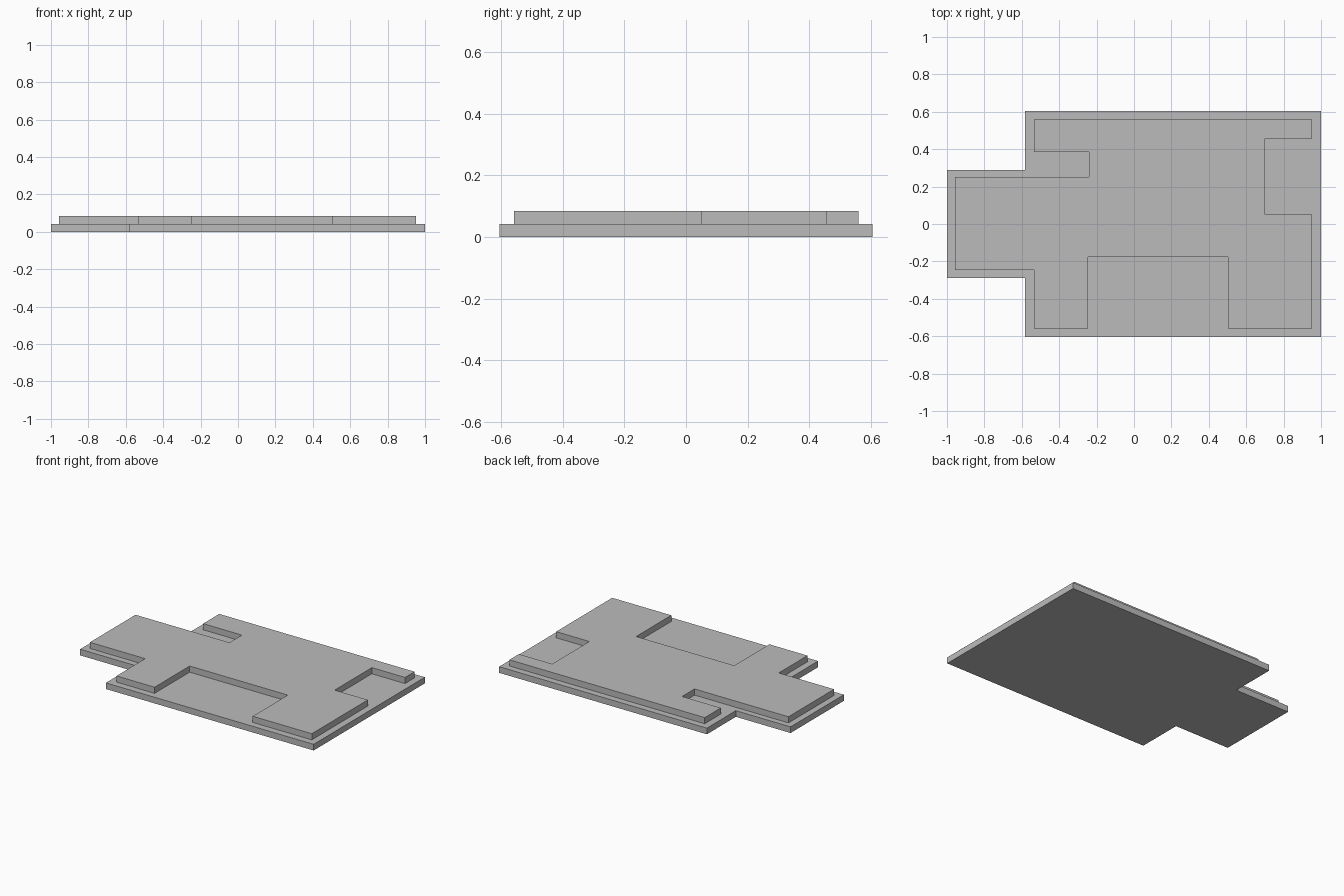
import bpy
import bmesh

cube = bpy.data.objects.get("Cube")
if cube:
    bpy.data.objects.remove(cube, do_unlink=True)

grey = bpy.data.materials.new("plain grey")
grey.use_nodes = True
grey.diffuse_color = (0.5, 0.5, 0.5, 1)
grey.node_tree.nodes["Principled BSDF"].inputs["Base Color"].default_value = grey.diffuse_color


def slab(name, outline, bottom, height):
    """Extrude a counter-clockwise outline straight up into a flat slab."""
    bm = bmesh.new()
    face = bm.faces.new([bm.verts.new((x, y, bottom)) for x, y in outline])
    top = bmesh.ops.extrude_face_region(bm, geom=[face], use_keep_orig=True)
    raised = [v for v in top["geom"] if isinstance(v, bmesh.types.BMVert)]
    bmesh.ops.translate(bm, verts=raised, vec=(0, 0, height))
    bmesh.ops.recalc_face_normals(bm, faces=bm.faces)
    mesh = bpy.data.meshes.new(name)
    bm.to_mesh(mesh)
    bm.free()
    mesh.materials.append(grey)
    obj = bpy.data.objects.new(name, mesh)
    bpy.context.collection.objects.link(obj)
    return obj


thickness = 0.0425

# Lower plate: broad rectangle with a tab on the right side
slab("base_plate", [
    (-1, -0.29), (-0.583, -0.29), (-0.583, -0.605), (1, -0.605),
    (1, 0.605), (-0.583, 0.605), (-0.583, 0.29), (-1, 0.29),
], 0, thickness)

# Upper plate: inset outline with front, left and rear notches
slab("raised_floor", [
    (-0.956, -0.246), (-0.535, -0.246), (-0.535, -0.558), (-0.245, -0.558),
    (-0.245, -0.176), (0.503, -0.176), (0.503, -0.558), (0.953, -0.558),
    (0.953, 0.052), (0.70, 0.052), (0.70, 0.457), (0.953, 0.457),
    (0.953, 0.56), (-0.535, 0.56), (-0.535, 0.385), (-0.24, 0.385),
    (-0.24, 0.25), (-0.956, 0.25),
], thickness, thickness)
